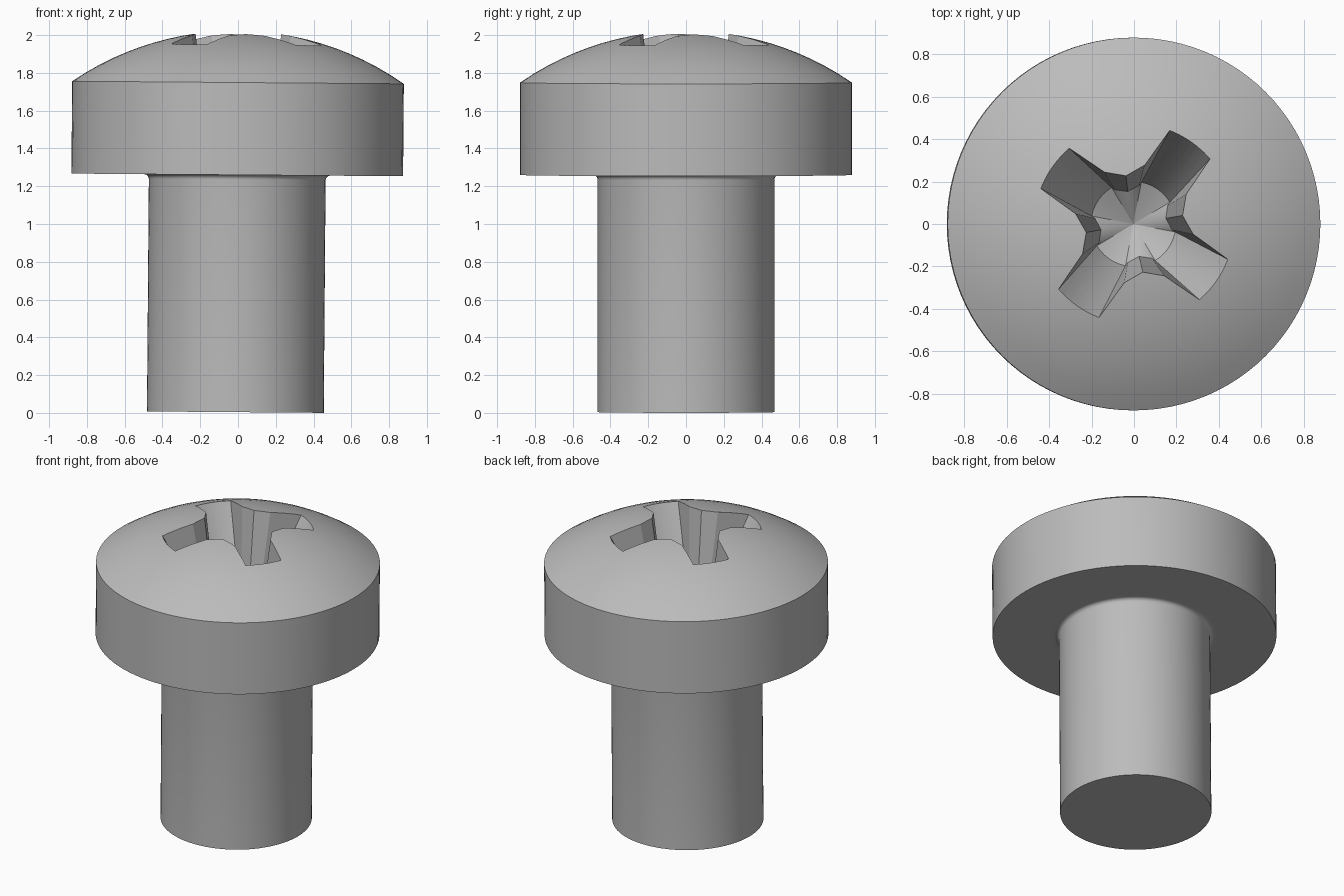
import bpy, bmesh
from math import sin, cos, sqrt, radians, tau
from mathutils import Matrix, Vector

cube = bpy.data.objects.get("Cube")
if cube:
    bpy.data.objects.remove(cube, do_unlink=True)

SEGMENTS = 96
HEAD_R, SHANK_R = 0.878, 0.468
UNDER_Z, RIM_Z, APEX_Z = 1.256, 1.745, 2.019

steel = bpy.data.materials.new("plain grey steel")
steel.use_nodes = True
grey = (0.5, 0.5, 0.5, 1)
steel.diffuse_color = grey
steel.node_tree.nodes["Principled BSDF"].inputs["Base Color"].default_value = grey


def make_object(name, bm):
    bmesh.ops.recalc_face_normals(bm, faces=bm.faces)
    mesh = bpy.data.meshes.new(name)
    bm.to_mesh(mesh)
    bm.free()
    mesh.materials.append(steel)
    obj = bpy.data.objects.new(name, mesh)
    bpy.context.collection.objects.link(obj)
    return obj


# Screw profile: flat tip, shank, small fillet, head wall, domed top
fillet = 0.025
profile = [(0, 0), (SHANK_R, 0)]
for i in range(6):
    a = radians(90) * i / 5
    profile.append((SHANK_R + fillet * (1 - cos(a)), UNDER_Z - fillet * (1 - sin(a))))
profile += [(SHANK_R + 0.05, UNDER_Z), (HEAD_R, UNDER_Z)]
rise = APEX_Z - RIM_Z
dome_r = (HEAD_R ** 2 + rise ** 2) / (2 * rise)
for i in range(13):
    r = HEAD_R * (1 - i / 12)
    profile.append((r, APEX_Z - dome_r + sqrt(dome_r ** 2 - r ** 2)))

bm = bmesh.new()
verts = [bm.verts.new((r, 0, z)) for r, z in profile]
edges = [bm.edges.new(pair) for pair in zip(verts, verts[1:])]
bmesh.ops.spin(bm, geom=verts + edges, cent=(0, 0, 0), axis=(0, 0, 1),
               angle=tau, steps=SEGMENTS, use_merge=True)
bmesh.ops.remove_doubles(bm, verts=bm.verts, dist=0.0002)
screw = make_object("screw_body", bm)


# Tapered cross recess: matching plan outlines at mouth and floor
def cross_outline(reach, half, inner, corner):
    points = []
    for k in range(4):
        turn = Matrix.Rotation(radians(55 + 90 * k), 2)
        arm = [(inner, -half)]
        for i in range(7):
            y = half * (i / 3 - 1)
            arm.append((sqrt(reach ** 2 - y ** 2), y))
        arm += [(inner, half), (corner * cos(radians(45)), corner * sin(radians(45)))]
        points += [turn @ Vector(p) for p in arm]
    return points


MOUTH_Z, FLOOR_Z, LID_Z = 1.96, 1.4, 2.1
mouth = cross_outline(0.478, 0.117, 0.25, 0.225)
floor = cross_outline(0.2, 0.082, 0.165, 0.155)
grow = (LID_Z - FLOOR_Z) / (MOUTH_Z - FLOOR_Z)

bm = bmesh.new()
low = [bm.verts.new((p.x, p.y, FLOOR_Z)) for p in floor]
high = [bm.verts.new((*(f + (m - f) * grow), LID_Z)) for f, m in zip(floor, mouth)]
tip = bm.verts.new((0, 0, FLOOR_Z - 0.1))
for i in range(len(low)):
    j = (i + 1) % len(low)
    bm.faces.new((low[i], low[j], high[j], high[i]))
    bm.faces.new((low[j], low[i], tip))
bm.faces.new(high)
cutter = make_object("recess_cutter", bm)
cutter.hide_render = True

cut = screw.modifiers.new("cross_recess", 'BOOLEAN')
cut.operation = 'DIFFERENCE'
cut.solver = 'EXACT'
cut.object = cutter
bpy.context.view_layer.objects.active = screw
bpy.ops.object.select_all(action='DESELECT')
screw.select_set(True)
bpy.ops.object.modifier_apply(modifier=cut.name)
bpy.data.objects.remove(cutter, do_unlink=True)

# Smooth round surfaces, crisp edges, and a very slight lean
bpy.ops.object.shade_smooth_by_angle(angle=radians(25))
screw.data.transform(Matrix.Translation((-0.014, 0, 0.004)) @ Matrix.Rotation(0.008, 4, 'Y'))
